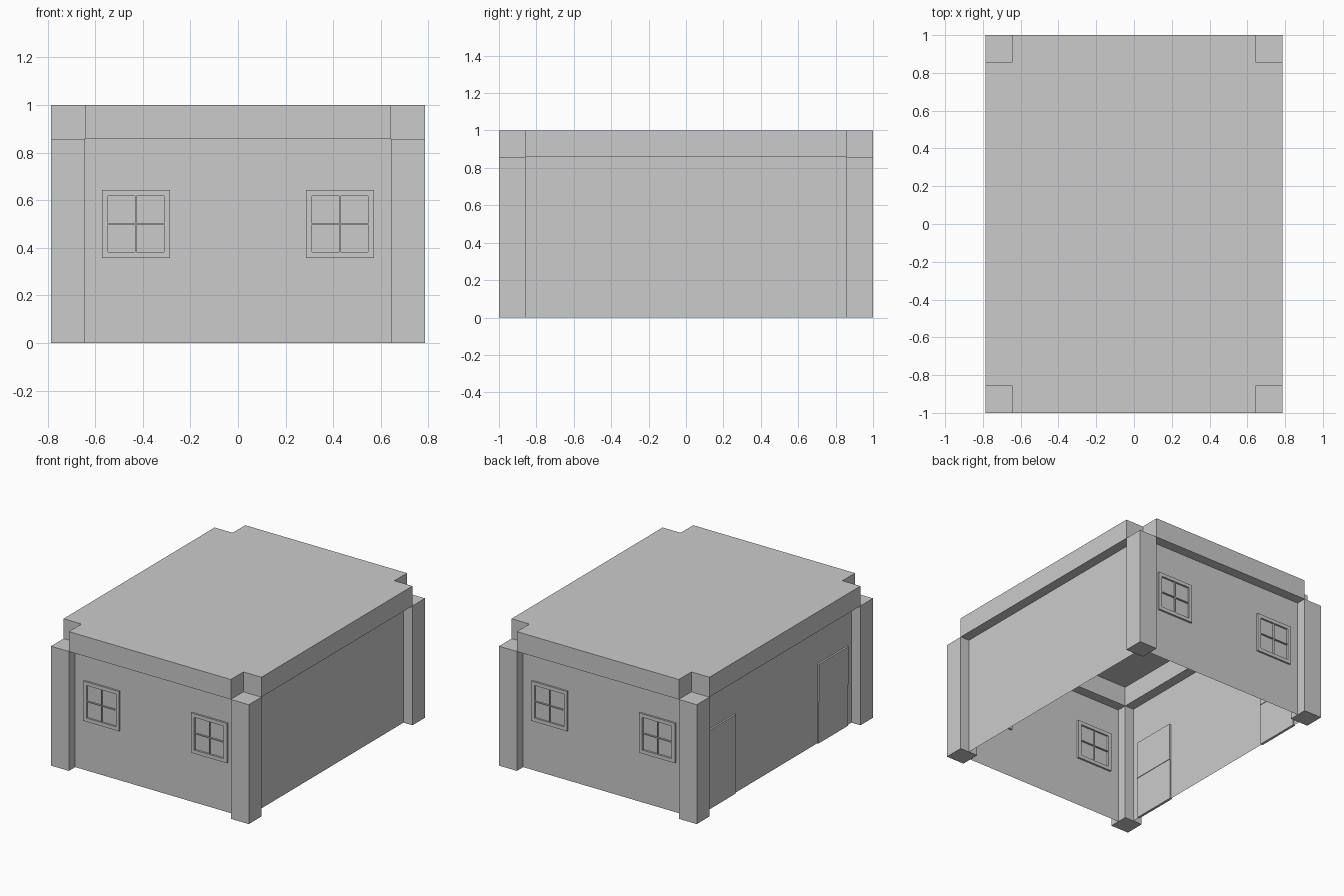
import bpy

if "Cube" in bpy.data.objects:
    bpy.data.objects.remove(bpy.data.objects["Cube"])

U = 1 / 7                     # pillar / beam thickness
X, Y = 5.5 * U, 1.0           # outer half sizes
WX, WY = X - U / 2, Y - U / 2 # wall planes run through pillar centres
IX, IY = X - U, Y - U         # inner pillar faces
H = 6 * U                     # pillar height


def mesh(name, verts, faces):
    me = bpy.data.meshes.new(name)
    me.from_pydata(verts, [], faces)
    ob = bpy.data.objects.new(name, me)
    bpy.context.collection.objects.link(ob)
    return ob


def box(name, centre, size):
    cx, cy, cz = centre
    sx, sy, sz = (s / 2 for s in size)
    v = [(cx + i * sx, cy + j * sy, cz + k * sz)
         for i in (-1, 1) for j in (-1, 1) for k in (-1, 1)]
    f = [(0, 1, 3, 2), (4, 6, 7, 5), (0, 4, 5, 1),
         (2, 3, 7, 6), (0, 2, 6, 4), (1, 5, 7, 3)]
    return mesh(name, v, f)


def window(x, y):
    # square frame with thin crossing glazing bars, centred in the wall plane
    z, outer, rim, depth = 0.5, 2 * U, 0.026, 0.026
    off = (outer - rim) / 2
    for s in (-1, 1):
        box("window_stile", (x + s * off, y, z), (rim, depth, outer))
        box("window_rail", (x, y, z + s * off), (outer - 2 * rim, depth, rim))
    inner = outer - 2 * rim
    box("window_upright_bar", (x, y, z), (0.006, 0.022, inner))
    box("window_cross_bar", (x, y, z), (inner, 0.022, 0.006))


# corner pillars
for sx in (-1, 1):
    for sy in (-1, 1):
        box("corner_pillar", (sx * WX, sy * WY, H / 2), (U, U, H))

# roof beams and thin walls on each side
for s in (-1, 1):
    box("end_roof_beam", (0, s * WY, H + U / 2), (2 * IX, U, U))
    box("side_roof_beam", (s * WX, 0, H + U / 2), (U, 2 * IY, U))
    order = (0, 1, 2, 3) if s < 0 else (3, 2, 1, 0)
    mesh("end_wall", [(-IX, s * WY, 0), (IX, s * WY, 0),
                      (IX, s * WY, H), (-IX, s * WY, H)], [order])
    mesh("side_wall", [(s * WX, IY, 0), (s * WX, -IY, 0),
                       (s * WX, -IY, H), (s * WX, IY, H)], [order])

# flat roof panel between the beams
mesh("roof_panel", [(-IX, -IY, 1), (IX, -IY, 1), (IX, IY, 1), (-IX, IY, 1)],
     [(0, 1, 2, 3)])

# two windows on the front and back
for sx in (-1, 1):
    for sy in (-1, 1):
        window(sx * 3 * U, sy * WY)

# two split doors on the left side
for s in (-1, 1):
    y = s * 0.638
    box("door_lower_leaf", (-WX, y, 0.15), (0.018, 0.336, 0.30))
    box("door_upper_leaf", (-WX, y, 0.435), (0.026, 0.336, 0.27))
